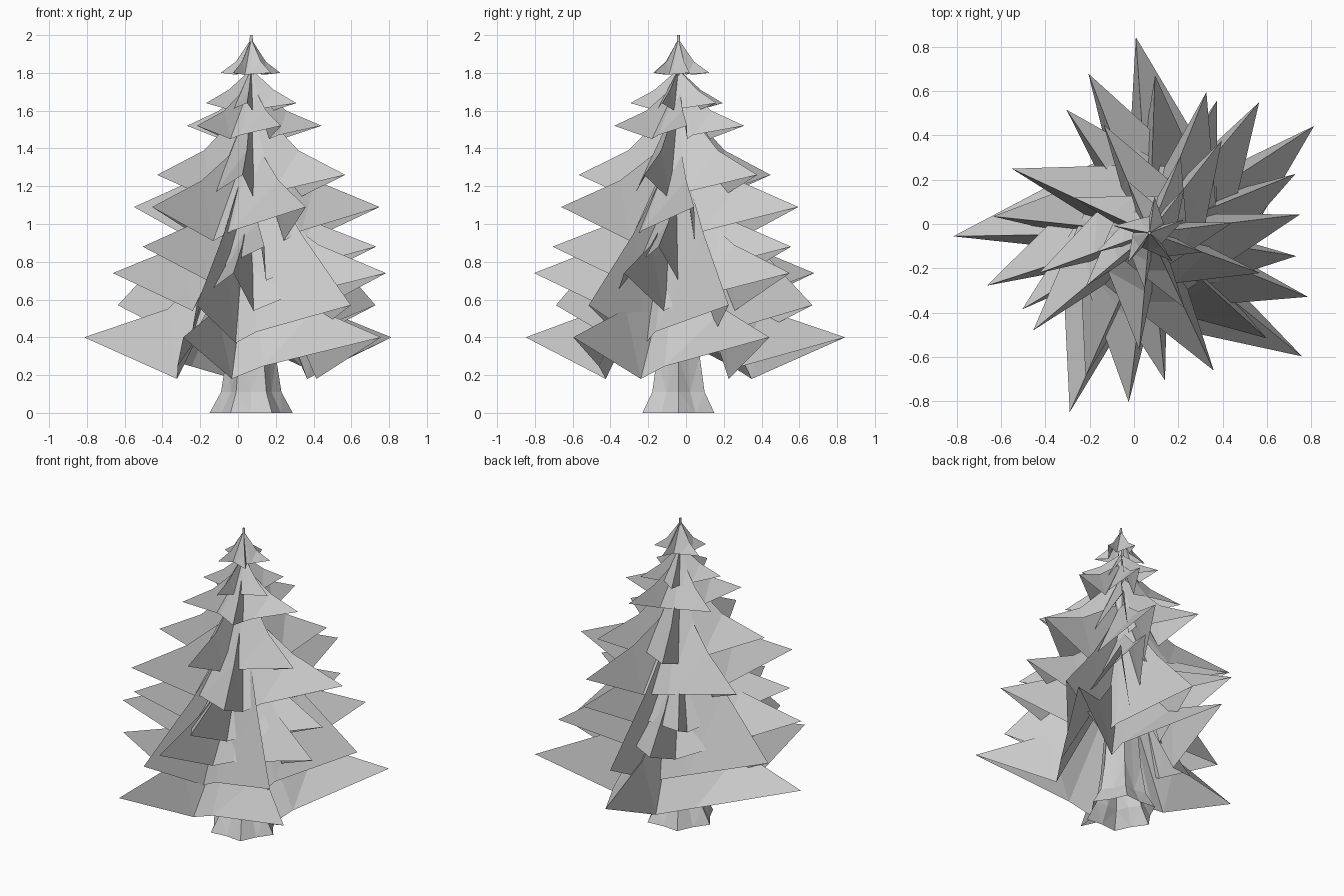
import bpy, bmesh
from math import sin, cos, radians

if "Cube" in bpy.data.objects:
    bpy.data.objects.remove(bpy.data.objects["Cube"])

AX, AY = 0.07, -0.04                      # trunk axis
TIPS = [33, 94, 181, 246, 321]            # irregular five-branch pattern
STEEP_TIPS = [22, 88, 174, 246, 318]      # steep, blade-like tier


def polar(r, deg, z):
    return (AX + r * cos(radians(deg)), AY + r * sin(radians(deg)), z)


def finish(bm, name):
    bmesh.ops.triangulate(bm, faces=bm.faces[:])
    me = bpy.data.meshes.new(name)
    bm.to_mesh(me)
    bm.free()
    bpy.context.collection.objects.link(bpy.data.objects.new(name, me))


def tier(name, z, radius, turn, apex_z, drop, rise, tips=TIPS):
    """Hollow skirt of ridged branches: a broad sheet on one side of each
    ridge, a steep narrow one on the other, joined by steep valleys."""
    bm = bmesh.new()
    apex = bm.verts.new((AX, AY, apex_z))
    branches = []
    for a in tips:
        a += turn
        branches.append([bm.verts.new(p) for p in (
            polar(radius, a, z),
            polar(radius * 0.5, a, z + rise),
            polar(radius * 0.45, a + 9, z - drop),
            polar(radius * 0.48, a - 43, z - drop * 0.7))])
    for i, (tip, mid, left, right) in enumerate(branches):
        nxt = branches[(i + 1) % len(branches)][3]
        for f in ((apex, mid, left), (mid, tip, left),
                  (apex, right, mid), (mid, right, tip),
                  (apex, left, nxt)):
            bm.faces.new(f[::-1])
    finish(bm, name)


# Branch tiers: height, radius, turn, apex height, droop, ridge rise
for i, t in enumerate([
        (0.40, 0.885, 0, 0.98, 0.22, 0.15),
        (0.57, 0.71, 0, 1.42, 0.20, 0.38, STEEP_TIPS),
        (0.74, 0.77, 17, 1.15, 0.20, 0.15),
        (0.88, 0.67, 30, 1.28, 0.18, 0.13),
        (1.09, 0.685, -26, 1.47, 0.18, 0.14),
        (1.26, 0.53, 19, 1.66, 0.13, 0.13),
        (1.52, 0.375, -26, 1.75, 0.07, 0.08),
        (1.64, 0.255, 19, 1.82, 0.04, 0.07),
        (1.80, 0.165, -12, 1.98, 0.01, 0.06)]):
    tier(f"branch_tier_{i + 1}", *t)

# Trunk with flared, alternating roots
bm = bmesh.new()
N = 12
rings = []
for z, r_out, r_in in ((0, 0.22, 0.18), (0.11, 0.16, 0.125), (0.3, 0.13, 0.11),
                       (1.0, 0.07, 0.06), (1.7, 0.025, 0.02), (2.0, 0.007, 0.007)):
    rings.append([bm.verts.new(polar(r_in if k % 2 else r_out, 360 * k / N, z))
                  for k in range(N)])
for lo, hi in zip(rings, rings[1:]):
    for k in range(N):
        j = (k + 1) % N
        bm.faces.new((lo[k], lo[j], hi[j], hi[k]))
bm.faces.new(rings[-1])
finish(bm, "trunk")
